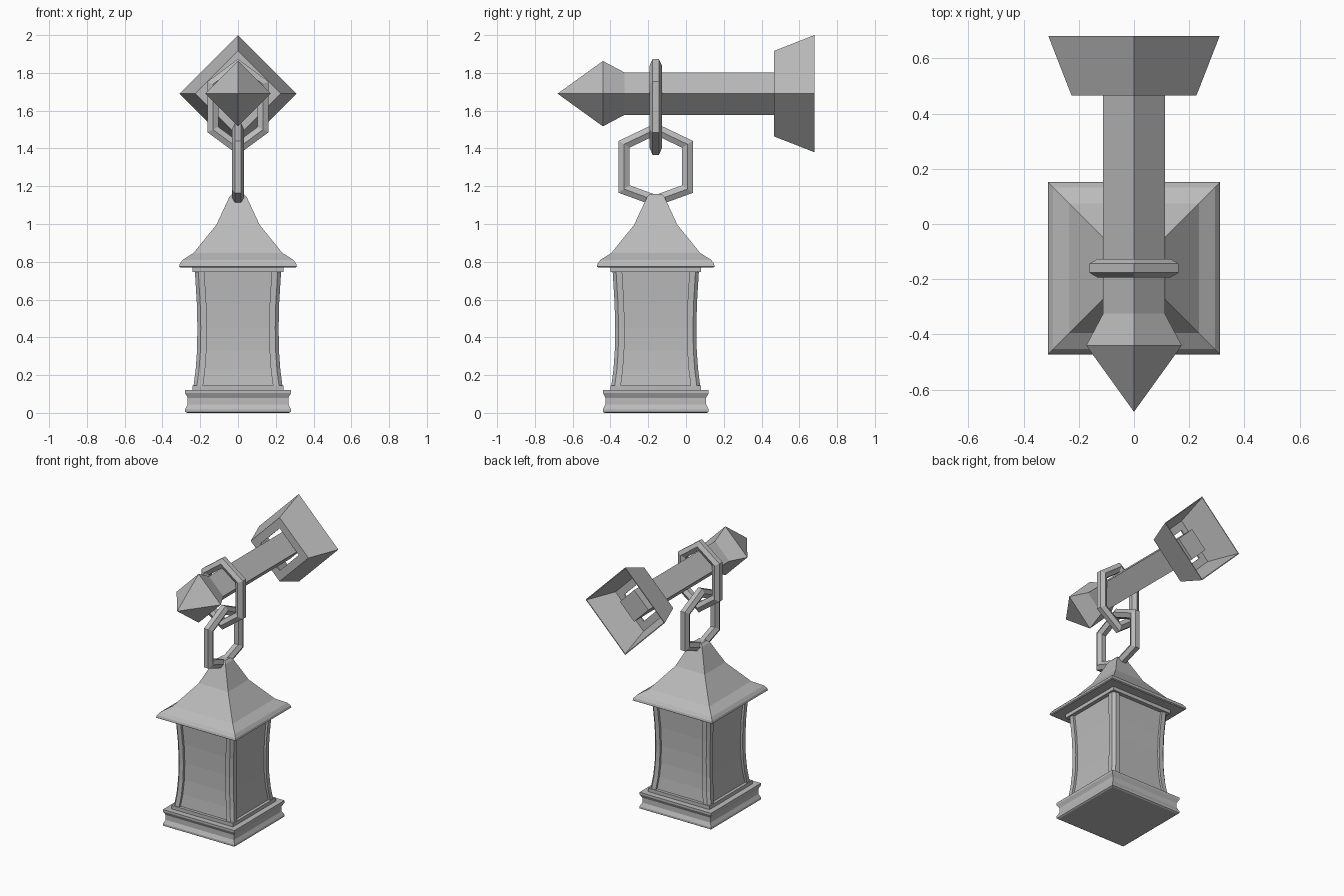
import bpy, bmesh, math
from mathutils import Vector

cube = bpy.data.objects.get("Cube")
if cube:
    bpy.data.objects.remove(cube, do_unlink=True)

stone = bpy.data.materials.new("plain grey")
stone.use_nodes = True
GREY = (0.5, 0.5, 0.5, 1)
stone.diffuse_color = GREY
stone.node_tree.nodes["Principled BSDF"].inputs["Base Color"].default_value = GREY

LAMP_Y = -0.16   # lantern and chain axis
BEAM_Z = 1.69    # beam axis


def skin(name, rings, cap=True, loop=False):
    """Join rings of points with quads, then cap or close the ends."""
    bm = bmesh.new()
    rows = [[bm.verts.new(p) for p in ring] for ring in rings]
    pairs = list(zip(rows, rows[1:]))
    if loop:
        pairs.append((rows[-1], rows[0]))
    for a, b in pairs:
        for i in range(len(a)):
            j = (i + 1) % len(a)
            bm.faces.new((a[i], a[j], b[j], b[i]))
    if cap:
        bm.faces.new(rows[0])
        bm.faces.new(rows[-1])
    bmesh.ops.remove_doubles(bm, verts=bm.verts, dist=0.0005)
    bmesh.ops.recalc_face_normals(bm, faces=bm.faces)
    mesh = bpy.data.meshes.new(name)
    bm.to_mesh(mesh)
    bm.free()
    mesh.materials.append(stone)
    obj = bpy.data.objects.new(name, mesh)
    bpy.context.collection.objects.link(obj)
    return obj


def square_loft(name, profile):
    """Upright square tower from (height, half width) pairs."""
    corners = [(-1, -1), (1, -1), (1, 1), (-1, 1)]
    return skin(name, [[(x * r, LAMP_Y + y * r, z) for x, y in corners]
                       for z, r in profile])


def diamond_loft(name, profile, **options):
    """Diamond section along y from (y, half diagonal) pairs."""
    corners = [(0, -1), (1, 0), (0, 1), (-1, 0)]
    return skin(name, [[(x * r, y, BEAM_Z + z * r) for x, z in corners]
                       for y, r in profile], **options)


def chain_link(name, side, low, high, bottom, top, across, radius=0.033):
    """Six-cornered link with mitred joints and a hexagonal section."""
    path = [(0, top), (side, high), (side, low), (0, bottom), (-side, low), (-side, high)]
    path = [across * u + Vector((0, LAMP_Y, v)) for u, v in path]
    binormal = across.cross(Vector((0, 0, 1)))
    rings = []
    for i, p in enumerate(path):
        before = (p - path[i - 1]).normalized()
        after = (path[(i + 1) % len(path)] - p).normalized()
        out = (before - after).normalized()
        mitre = 1 / math.sqrt((1 + before.dot(after)) / 2)
        angles = [math.radians(30 + 60 * k) for k in range(6)]
        rings.append([p + out * (math.cos(a) * radius * mitre)
                      + binormal * (math.sin(a) * radius) for a in angles])
    return skin(name, rings, cap=False, loop=True)


# Moulded base
square_loft("lantern_base", [(0, 0.27), (0.006, 0.28), (0.02, 0.28), (0.045, 0.267),
                             (0.08, 0.267), (0.105, 0.28), (0.12, 0.28),
                             (0.12, 0.24), (0.145, 0.24)])

# Concave body: panes set just inside four corner posts
waist = [(0.145, 0.235), (0.23, 0.224), (0.33, 0.217),
         (0.45, 0.215), (0.58, 0.218), (0.745, 0.228)]
square_loft("lantern_panes", [(z, r - 0.016) for z, r in waist])
section = [(0.05, 0.05), (0.05, 0), (0.018, 0), (0, 0.018), (0, 0.05)]
for sx, side in ((-1, "right"), (1, "left")):
    for sy, end in ((-1, "front"), (1, "back")):
        skin(f"{end}_{side}_post",
             [[(sx * (r - u), LAMP_Y + sy * (r - v), z) for u, v in section]
              for z, r in waist])

# Flared roof with collar
square_loft("roof_collar", [(0.745, 0.24), (0.775, 0.24)])
square_loft("lantern_roof", [(0.77, 0.305), (0.775, 0.312), (0.79, 0.308), (0.81, 0.293),
                             (0.847, 0.235), (0.995, 0.115), (1.145, 0.045), (1.16, 0.03)])

# Chain
chain_link("lower_link", 0.168, 1.185, 1.422, 1.124, 1.502, Vector((0, 1, 0)))
chain_link("upper_link", 0.133, 1.50, 1.74, 1.402, 1.838, Vector((1, 0, 0)))

# Pointed beam and hollow wall bracket
diamond_loft("pointed_beam", [(-0.68, 0.0001), (-0.44, 0.173), (-0.325, 0.112), (0.58, 0.112)])
diamond_loft("wall_bracket", [(0.68, 0.31), (0.465, 0.226), (0.465, 0.15),
                              (0.475, 0.15), (0.475, 0.22), (0.68, 0.302)],
             cap=False, loop=True)
